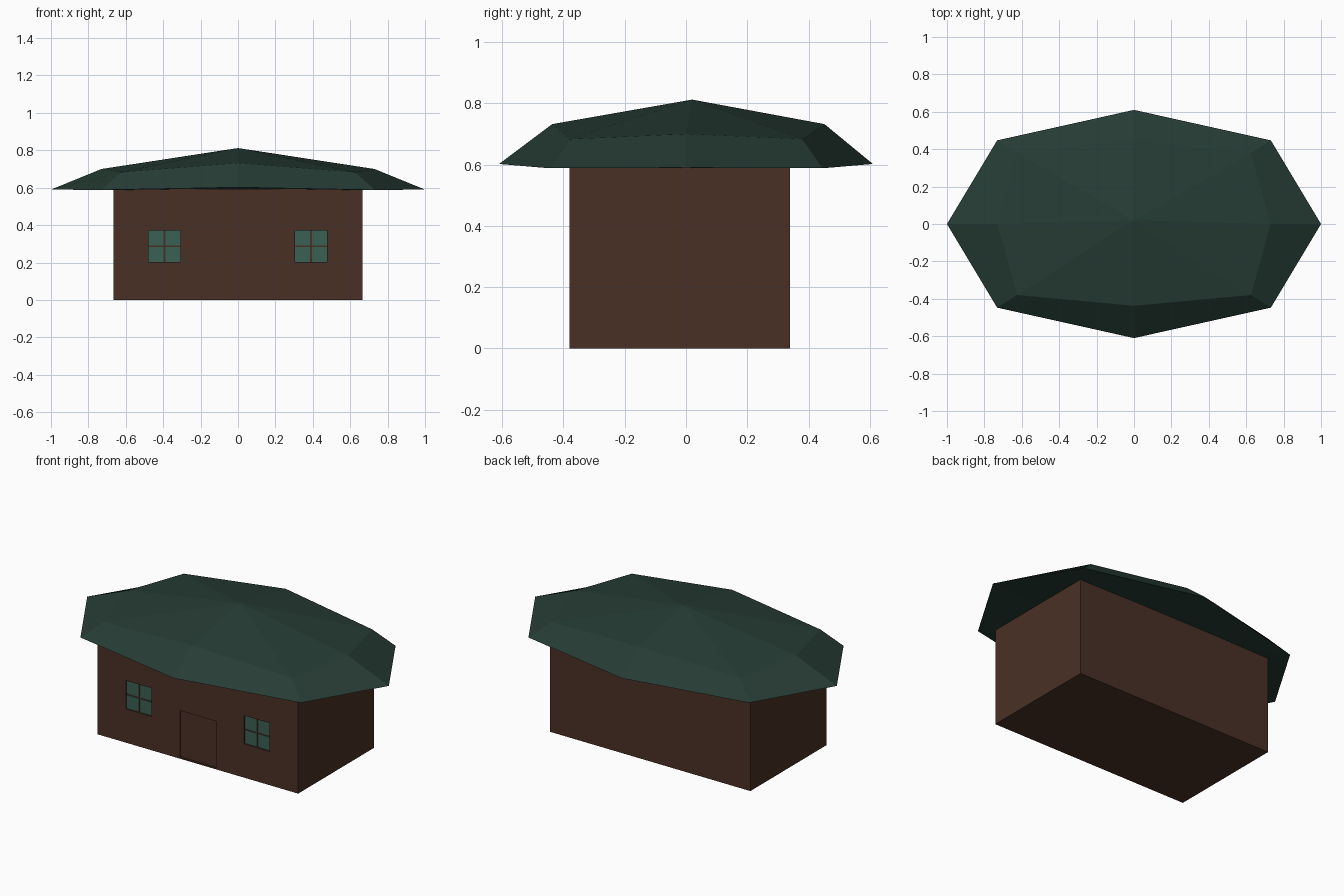
import bpy, bmesh

if "Cube" in bpy.data.objects:
    bpy.data.objects.remove(bpy.data.objects["Cube"])


def srgb(h):
    lin = lambda c: c / 12.92 if c <= 0.04045 else ((c + 0.055) / 1.055) ** 2.4
    return [lin(int(h[i:i + 2], 16) / 255) for i in (0, 2, 4)] + [1]


def material(name, colour):
    m = bpy.data.materials.new(name)
    m.diffuse_color = srgb(colour)
    m.use_nodes = True
    m.node_tree.nodes["Principled BSDF"].inputs["Base Color"].default_value = m.diffuse_color
    return m


BROWN = material("brown_wall", "4A3026")
GREEN = material("dark_green_roof", "263C34")
GLASS = material("green_glass", "3A6054")


def finish(name, bm, mat):
    bmesh.ops.recalc_face_normals(bm, faces=bm.faces)
    mesh = bpy.data.meshes.new(name)
    bm.to_mesh(mesh)
    bm.free()
    mesh.materials.append(mat)
    ob = bpy.data.objects.new(name, mesh)
    bpy.context.collection.objects.link(ob)
    return ob


def box(name, x, y, z, mat):
    """Box from (min, max) ranges."""
    bm = bmesh.new()
    bmesh.ops.create_cube(bm, size=1)
    for v in bm.verts:
        v.co = [r[0] if c < 0 else r[1] for c, r in zip(v.co, (x, y, z))]
    return finish(name, bm, mat)


FRONT = -0.38
DEPTH = 0.015

# Walls
walls = box("walls", (-0.665, 0.665), (FRONT, 0.34), (0, 0.592), BROWN)


def recess(name, x, z, depth):
    cutter = box(name + "_cutter", x, (FRONT - 0.1, FRONT + depth), z, BROWN)
    cutter.hide_render = True
    cutter.hide_viewport = True
    mod = walls.modifiers.new(name, 'BOOLEAN')
    mod.operation = 'DIFFERENCE'
    mod.solver = 'EXACT'
    mod.object = cutter


# Door recess
recess("door", (-0.12, 0.12), (0.008, 0.288), 0.008)

# Windows: recess with four glass panes each
for side, cx in (("left", -0.393), ("right", 0.39)):
    cz, half, gap = 0.287, 0.085, 0.005
    recess(side + "_window", (cx - half, cx + half), (cz - half, cz + half), DEPTH)
    for i, (sx, sz) in enumerate(((-1, -1), (1, -1), (-1, 1), (1, 1))):
        xr = sorted((cx + sx * gap, cx + sx * half))
        zr = sorted((cz + sz * gap, cz + sz * half))
        box(f"{side}_window_pane_{i + 1}", xr,
            (FRONT + DEPTH - 0.006, FRONT + DEPTH + 0.001), zr, GLASS)


# Roof: eave ring, shoulder ring and a central peak
def ring(bm, end, corner, back, front):
    pts = [(end[0], 0, end[1]), corner, (0, back[0], back[1]),
           (-corner[0], corner[1], corner[2]), (-end[0], 0, end[1]),
           (-corner[0], -corner[1], corner[2]), (0, front[0], front[1]),
           (corner[0], -corner[1], corner[2])]
    return [bm.verts.new(p) for p in pts]


bm = bmesh.new()
eave = ring(bm, (1, 0.59), (0.732, 0.447, 0.588), (0.61, 0.602), (-0.61, 0.602))
shoulder = ring(bm, (0.73, 0.70), (0.625, 0.38, 0.683), (0.452, 0.732), (-0.437, 0.732))
peak = bm.verts.new((0, 0.02, 0.812))
under = bm.verts.new((0, 0, 0.589))
for i in range(8):
    j = (i + 1) % 8
    bm.faces.new((eave[i], eave[j], shoulder[j], shoulder[i]))
    bm.faces.new((shoulder[i], shoulder[j], peak))
    bm.faces.new((eave[j], eave[i], under))
finish("roof", bm, GREEN)
